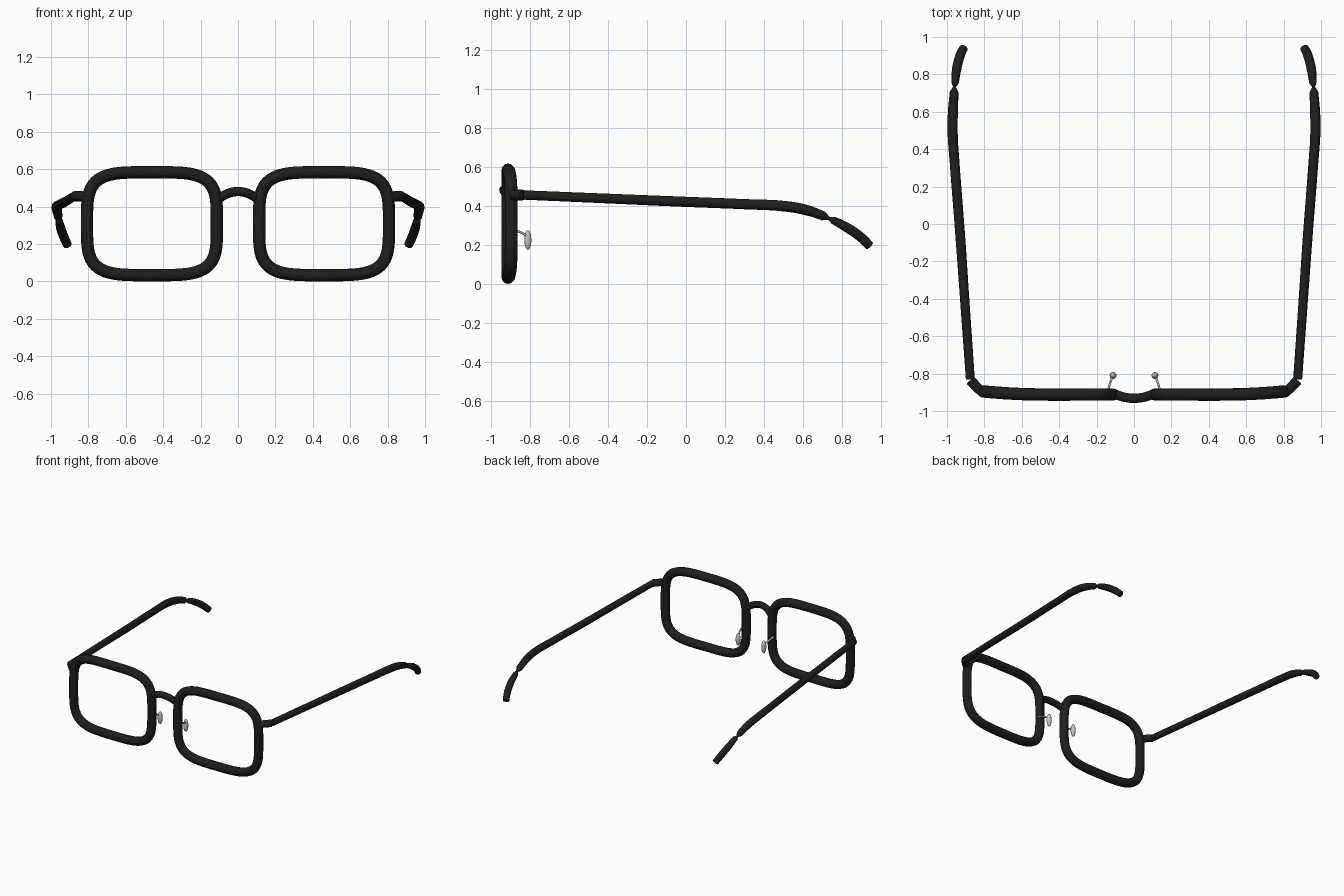
import bpy
from math import sin, cos, pi, copysign

cube = bpy.data.objects.get("Cube")
if cube:
    bpy.data.objects.remove(cube, do_unlink=True)


def make_material(name, color, roughness):
    mat = bpy.data.materials.new(name)
    mat.use_nodes = True
    mat.diffuse_color = (*color, 1)
    shader = mat.node_tree.nodes["Principled BSDF"]
    shader.inputs["Base Color"].default_value = (*color, 1)
    shader.inputs["Roughness"].default_value = roughness
    return mat


black = make_material("black plastic", (0.013, 0.013, 0.013), 0.5)
silver = make_material("silver grey", (0.55, 0.55, 0.55), 0.4)


def finish(obj, name, mat):
    obj.name = name
    obj.data.materials.clear()
    obj.data.materials.append(mat)
    bpy.ops.object.shade_smooth_by_angle()


def tube(name, points, radius, mat, closed=False, scales=None, smooth=True):
    """Round tube swept along points, optionally tapered by scales."""
    curve = bpy.data.curves.new(name, "CURVE")
    curve.dimensions = "3D"
    curve.bevel_depth = radius
    curve.bevel_resolution = 4
    curve.resolution_u = 6
    curve.use_fill_caps = True
    spline = curve.splines.new("BEZIER")
    spline.bezier_points.add(len(points) - 1)
    spline.use_cyclic_u = closed
    for i, (bp, p) in enumerate(zip(spline.bezier_points, points)):
        bp.co = p
        bp.handle_left_type = bp.handle_right_type = "AUTO" if smooth else "VECTOR"
        bp.radius = scales[i] if scales else 1
    obj = bpy.data.objects.new(name, curve)
    bpy.context.collection.objects.link(obj)
    bpy.ops.object.select_all(action="DESELECT")
    obj.select_set(True)
    bpy.context.view_layer.objects.active = obj
    bpy.ops.object.convert(target="MESH")
    finish(bpy.context.object, name, mat)


def rim_point(t, side):
    """Rounded rectangle whose outer end curves gently backward."""
    u = copysign(abs(cos(t)) ** 0.5, cos(t))
    v = copysign(abs(sin(t)) ** 0.5, sin(t))
    return (side * (0.46 + 0.347 * u), -0.912 + 0.017 * max(0, u) ** 2,
            0.308 + 0.275 * v)


for label, s in (("left", 1), ("right", -1)):
    # Lens rim
    tube(label + "_rim", [rim_point(2 * pi * i / 48, s) for i in range(48)],
         0.033, black, closed=True)
    # Hinge between the rim and the temple arm
    tube(label + "_hinge", [(s * 0.81, -0.897, 0.452), (s * 0.835, -0.878, 0.455),
                            (s * 0.875, -0.835, 0.455)],
         0.027, black, smooth=False)
    # Temple arm, narrowing to a neck at the back
    arm = [(0.875, -0.83, 0.455), (0.902, -0.45, 0.439), (0.93, -0.05, 0.422),
           (0.957, 0.3, 0.408), (0.97, 0.5, 0.398), (0.968, 0.6, 0.382),
           (0.962, 0.705, 0.347), (0.961, 0.735, 0.333)]
    tube(label + "_temple_arm", [(s * x, y, z) for x, y, z in arm], 0.026, black,
         scales=[0.92, 0.95, 1, 1, 1.04, 1.04, 0.9, 0.25])
    # Ear tip beyond the neck
    tip = [(0.961, 0.73, 0.335), (0.957, 0.755, 0.325), (0.948, 0.83, 0.285),
           (0.93, 0.9, 0.235), (0.912, 0.94, 0.195)]
    tube(label + "_ear_tip", [(s * x, y, z) for x, y, z in tip], 0.025, black,
         scales=[0.25, 0.8, 1, 1, 0.95])
    # Nose pad and its wire
    tube(label + "_nose_pad_wire", [(s * 0.138, -0.89, 0.28), (s * 0.128, -0.85, 0.265),
                                    (s * 0.113, -0.812, 0.245)], 0.006, silver)
    bpy.ops.mesh.primitive_uv_sphere_add(segments=20, ring_count=12, radius=1,
                                         location=(s * 0.112, -0.81, 0.225))
    bpy.context.object.scale = (0.018, 0.018, 0.05)
    finish(bpy.context.object, label + "_nose_pad", silver)

# Bridge arching up and forward between the rims
tube("bridge", [(x, -0.932 + 2.2 * x * x, 0.48 - 3.6 * x * x)
                for x in (-0.115, -0.08, -0.04, 0, 0.04, 0.08, 0.115)], 0.025, black)
